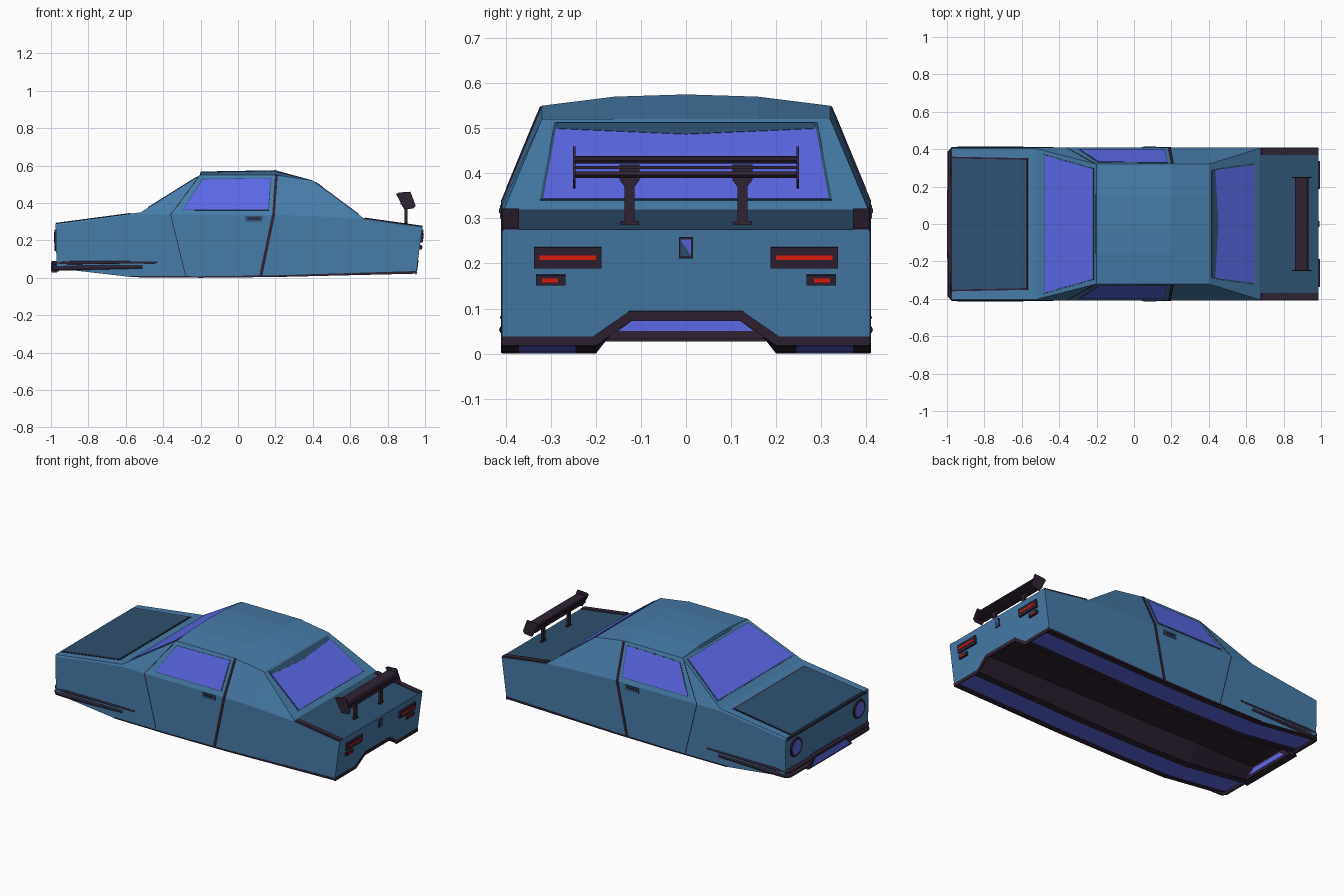
import bpy, bmesh, math
from mathutils import Vector

if "Cube" in bpy.data.objects:
    bpy.data.objects.remove(bpy.data.objects["Cube"])


def material(name, rgb):
    m = bpy.data.materials.new(name)
    m.diffuse_color = (*rgb, 1)
    m.use_nodes = True
    m.node_tree.nodes["Principled BSDF"].inputs["Base Color"].default_value = m.diffuse_color
    return m


BLUE = material("body_blue", (0.062, 0.2, 0.395))
DARK = material("panel_dark_blue", (0.028, 0.083, 0.165))
TRIM = material("dark_trim", (0.029, 0.016, 0.034))
GLASS = material("violet_glass", (0.115, 0.15, 0.85))
RED = material("tail_red", (0.85, 0.012, 0.004))


def finish(name, bm, mats):
    bmesh.ops.recalc_face_normals(bm, faces=bm.faces)
    me = bpy.data.meshes.new(name)
    bm.to_mesh(me)
    bm.free()
    for m in mats:
        me.materials.append(m)
    ob = bpy.data.objects.new(name, me)
    bpy.context.collection.objects.link(ob)
    return ob


def prisms(name, polys, mat, t, mirror=False):
    """Each polygon becomes a slab reaching t to both sides of its plane."""
    bm = bmesh.new()
    for poly in polys:
        for s in ((1, -1) if mirror else (1,)):
            p = [Vector((x, y * s, z)) for x, y, z in poly]
            n = Vector((0, 0, 0))
            for a, b in zip(p, p[1:] + p[:1]):
                n += a.cross(b)
            n.normalize()
            a = [bm.verts.new(v + n * t) for v in p]
            b = [bm.verts.new(v - n * t) for v in p]
            bm.faces.new(a)
            bm.faces.new(b[::-1])
            for i in range(len(p)):
                j = (i + 1) % len(p)
                bm.faces.new((a[i], b[i], b[j], a[j]))
    return finish(name, bm, [mat])


# Points lying on the main body surfaces
def side(x, z):
    return (x, 0.408 - max(0, z - 0.337) * 0.413, z)


def rear(y, z):
    return (0.953 + (z - 0.024) * 0.135, y, z)


def nose(y, z):
    return (-0.97 - (z - 0.05) * 0.021, y, z)


def hood(x, y):
    return (x, y, 0.29 + (x + 0.975) * 0.132)


def screen(x, y):
    return (x, y, 0.35 + (x + 0.52) * 0.625)


def backlight(x, y):
    return (x, y, 0.52 - (x - 0.4) * 0.741)


def deck(x, y):
    return (x, y, 0.32 - (x - 0.67) * 0.142)


def rect(f, a0, a1, b0, b1):
    return [f(a0, b0), f(a1, b0), f(a1, b1), f(a0, b1)]


def trapezoid(f, x0, w0, x1, w1):
    return [f(x0, -w0), f(x0, w0), f(x1, w1), f(x1, -w1)]


# Body: lofted cross-sections with a tunnel underneath
# x bottom, x top, z bottom, z shoulder, z edge, z mid, z centre, top half-width
stations = [
    (-0.97, -0.975, 0.05, 0.28, 0.29, 0.29, 0.29, 0.403),
    (-0.57, -0.52, 0.004, 0.34, 0.35, 0.35, 0.35, 0.4026),
    (-0.36, -0.36, 0.002, 0.338, 0.45, 0.45, 0.45, 0.3613),
    (-0.205, -0.205, 0.0, 0.337, 0.547, 0.547, 0.547, 0.321),
    (-0.2, -0.2, 0.0, 0.337, 0.55, 0.565, 0.568, 0.32),
    (0.2, 0.2, 0.004, 0.336, 0.55, 0.57, 0.575, 0.32),
    (0.4, 0.4, 0.01, 0.33, 0.52, 0.52, 0.52, 0.32),
    (0.67, 0.67, 0.016, 0.315, 0.32, 0.32, 0.32, 0.404),
    (0.953, 0.987, 0.024, 0.27, 0.275, 0.275, 0.275, 0.404),
]
bm = bmesh.new()
rings = []
for xb, xt, zb, zs, ze, zm, zc, w in stations:
    half = [(0, zc), (0.16, zm), (w, ze), (0.408, zs), (0.408, zb), (0.37, zb),
            (0.245, zb), (0.2, zb), (0.125, 0.095), (0, 0.095)]
    ring = half + [(-y, z) for y, z in half[-2:0:-1]]
    rings.append([bm.verts.new((xb + (xt - xb) * (z - zb) / (zc - zb), y, z)) for y, z in ring])
n = len(rings[0])
for k, (a, b) in enumerate(zip(rings, rings[1:])):
    for i in range(n):
        j = (i + 1) % n
        f = bm.faces.new((a[i], a[j], b[j], b[i]))
        seg = min(i, n - 1 - i)
        if seg >= 4:
            f.material_index = 3 if seg == 5 else 2
        elif seg <= 1 and k == len(rings) - 2:
            f.material_index = 1
bm.faces.new(rings[0])
bm.faces.new(rings[-1][::-1])
finish("body", bm, [BLUE, DARK, TRIM, GLASS])

# Hood panel and rear deck edge strips
prisms("hood_outline", [trapezoid(hood, -0.974, 0.36, -0.568, 0.352)], TRIM, 0.002)
prisms("hood_panel", [trapezoid(hood, -0.972, 0.351, -0.577, 0.343)], DARK, 0.0035)
prisms("deck_edge_strips", [rect(deck, 0.68, 0.986, 0.37, 0.407)], TRIM, 0.003, True)

# Windows
prisms("windshield_frame", [trapezoid(screen, -0.48, 0.373, -0.215, 0.299)], DARK, 0.002)
prisms("windshield", [trapezoid(screen, -0.476, 0.368, -0.22, 0.294)], GLASS, 0.0035)
prisms("rear_window_frame", [trapezoid(backlight, 0.411, 0.292, 0.643, 0.324)], DARK, 0.002)
prisms("rear_window", [trapezoid(backlight, 0.414, 0.286, 0.641, 0.317)], GLASS, 0.0035)
prisms("rear_window_shade", [[backlight(0.414, -0.286), backlight(0.414, 0.286),
                              backlight(0.432, 0.288), backlight(0.449, 0),
                              backlight(0.432, -0.288)]], DARK, 0.0045)
prisms("side_window_frames", [[side(-0.295, 0.361), side(0.165, 0.361), side(0.179, 0.534),
                               side(-0.192, 0.529)]], DARK, 0.002, True)
prisms("side_windows", [[side(-0.29, 0.365), side(0.16, 0.365), side(0.174, 0.53),
                         side(-0.188, 0.525)]], GLASS, 0.0035, True)


# Door seams and handles
def seam(x0, z0, x1, z1, w):
    return [side(x0 - w, z0), side(x0 + w, z0), side(x1 + w, z1), side(x1 - w, z1)]


prisms("front_door_seams", [seam(-0.28, 0.01, -0.36, 0.337, 0.002),
                            seam(-0.36, 0.337, -0.21, 0.54, 0.002)], TRIM, 0.0015, True)
prisms("rear_door_seams", [seam(0.122, 0.01, 0.19, 0.337, 0.008),
                           seam(0.19, 0.337, 0.205, 0.548, 0.007)], TRIM, 0.003, True)
prisms("door_handle_plates", [rect(side, 0.04, 0.13, 0.3, 0.33)], DARK, 0.005, True)
prisms("door_handles", [rect(side, 0.05, 0.12, 0.312, 0.322)], TRIM, 0.007, True)

# Lower sill trim along the sides and the rear edge
prisms("side_sills", [[side(-0.57, 0.003), side(-0.2, 0.001), side(0.2, 0.004), side(0.953, 0.022),
                       side(0.953, 0.036), side(0.2, 0.013), side(-0.2, 0.008),
                       side(-0.57, 0.009)]], TRIM, 0.002, True)
half = [(0.408, 0.018), (0.2, 0.018), (0.122, 0.073), (0, 0.073),
        (0, 0.094), (0.125, 0.094), (0.206, 0.038), (0.408, 0.038)]
prisms("rear_sill", [[rear(y, z) for y, z in half]], TRIM, 0.003, True)

# Tail lights and rear lock
prisms("tail_light_housings", [rect(rear, 0.187, 0.337, 0.19, 0.237),
                               rect(rear, 0.267, 0.333, 0.153, 0.175)], TRIM, 0.012, True)
prisms("tail_lights", [rect(rear, 0.2, 0.325, 0.209, 0.219),
                       rect(rear, 0.284, 0.319, 0.16, 0.168)], RED, 0.0135, True)
prisms("rear_lock_frame", [rect(rear, -0.016, 0.015, 0.212, 0.259)], TRIM, 0.006)
prisms("rear_lock", [rect(rear, -0.012, 0.011, 0.217, 0.254)], DARK, 0.007)
prisms("rear_lock_glint", [[rear(-0.012, 0.254), rear(0.011, 0.254), rear(0.011, 0.219)]],
       GLASS, 0.008)


# Headlights and nose strip
def disc(r):
    return [nose(0.31 + r * math.cos(i * math.tau / 12), 0.2 + r * math.sin(i * math.tau / 12))
            for i in range(12)]


prisms("headlight_rims", [disc(0.058)], TRIM, 0.008, True)
prisms("headlights", [disc(0.044)], GLASS, 0.0095, True)
prisms("nose_strip", [rect(nose, -0.39, 0.39, 0.268, 0.282)], TRIM, 0.002)


# Front bumper tubes wrapping onto the sides, with a light bar in the middle
def tube(name, x_end, z_end, z, depth):
    cu = bpy.data.curves.new(name, "CURVE")
    cu.dimensions = "3D"
    cu.bevel_depth = depth
    cu.bevel_resolution = 1
    cu.use_fill_caps = True
    h = [(x_end, 0.402, z_end, 0.75), (-0.9, 0.401, z, 1), (-0.968, 0.399, z, 1), (-0.984, 0.38, z, 1)]
    pts = h + [(x, -y, zz, r) for x, y, zz, r in h[::-1]]
    sp = cu.splines.new("POLY")
    sp.points.add(len(pts) - 1)
    for p, (x, y, zz, r) in zip(sp.points, pts):
        p.co = (x, y, zz, 1)
        p.radius = r
    ob = bpy.data.objects.new(name, cu)
    bpy.context.collection.objects.link(ob)
    cu.materials.append(TRIM)
    bpy.context.view_layer.objects.active = ob
    ob.select_set(True)
    bpy.ops.object.convert(target="MESH")
    ob.select_set(False)


tube("upper_bumper_tube", -0.43, 0.083, 0.08, 0.012)
tube("lower_bumper_tube", -0.51, 0.058, 0.052, 0.014)


def bar(x, w0, z0, w1, z1):
    return [(x, -w0, z0), (x, w0, z0), (x, w1, z1), (x, -w1, z1)]


# Tunnel closing plate with a lit slot, then the light bar itself
prisms("tunnel_plate", [bar(-0.964, 0.2, 0.034, 0.13, 0.1)], TRIM, 0.006)
prisms("tunnel_slot", [bar(-0.96, 0.15, 0.05, 0.11, 0.08)], GLASS, 0.004)
prisms("light_bar_frame", [bar(-0.983, 0.215, 0.027, 0.165, 0.09)], TRIM, 0.014)
prisms("light_bar", [bar(-0.985, 0.185, 0.037, 0.145, 0.079)], GLASS, 0.0145)

# Rear spoiler: slats, end plates, posts
slats = {"upper": [(0.862, 0.438), (0.925, 0.436), (0.932, 0.429), (0.925, 0.422), (0.862, 0.424)],
         "middle": [(0.87, 0.416), (0.928, 0.416), (0.928, 0.409), (0.87, 0.409)],
         "lower": [(0.868, 0.404), (0.93, 0.404), (0.934, 0.396), (0.928, 0.39), (0.868, 0.392)]}
for key, sec in slats.items():
    prisms(key + "_spoiler_slat", [[(x, 0, z) for x, z in sec]], TRIM, 0.247)
plate = [(0.845, 0.448), (0.86, 0.456), (0.922, 0.46), (0.95, 0.385), (0.938, 0.37), (0.888, 0.366)]
prisms("spoiler_end_plates", [[(x, 0.248, z) for x, z in plate]], TRIM, 0.003, True)
post = [(0.021, 0.283), (0.021, 0.293), (0.011, 0.295), (0.011, 0.37), (0.022, 0.385), (0.022, 0.42)]
prisms("spoiler_posts", [[(0.897, 0.125 + y, z) for y, z in post]
                         + [(0.897, 0.125 - y, z) for y, z in post[::-1]]], TRIM, 0.008, True)
